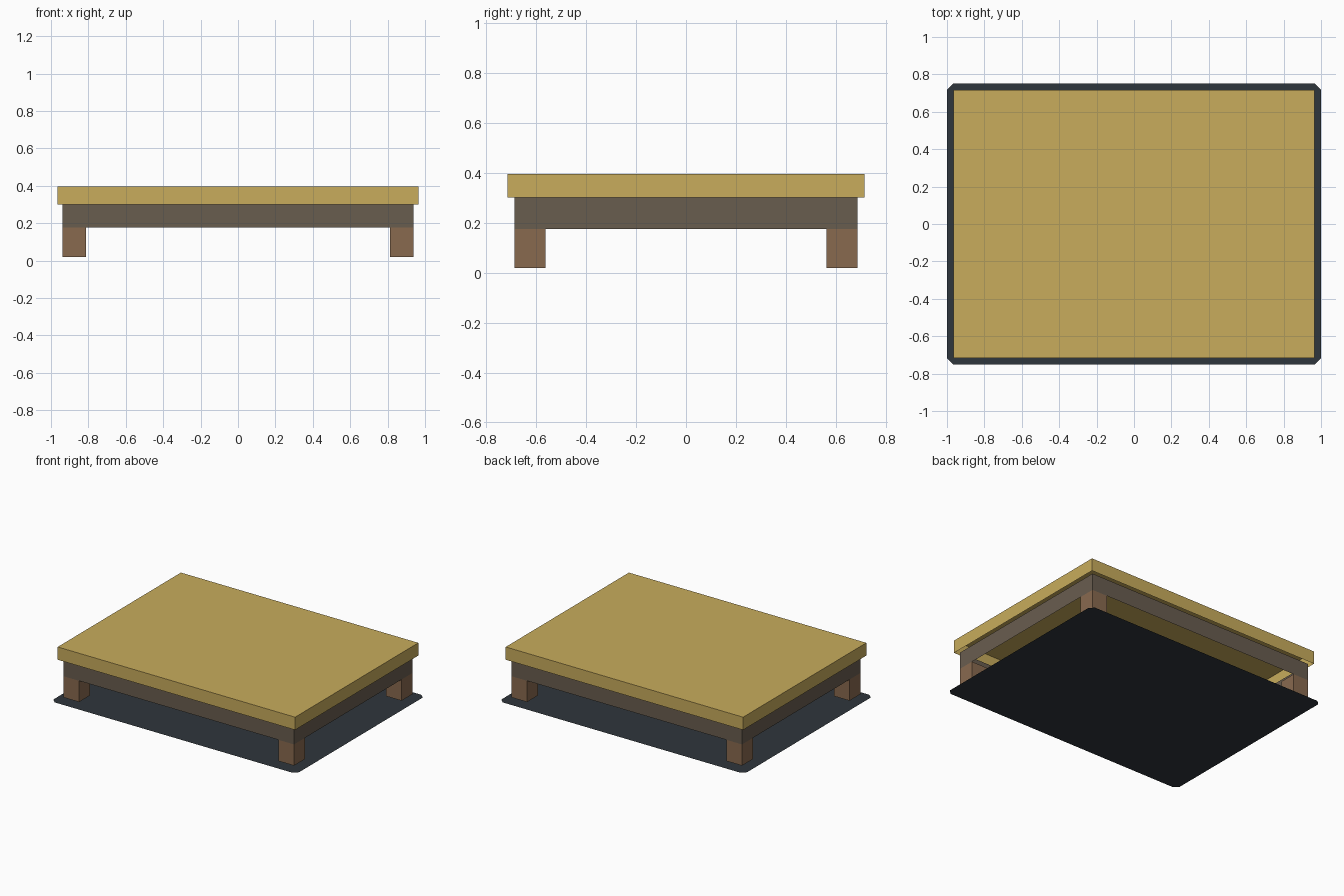
import bpy, bmesh

if "Cube" in bpy.data.objects:
    bpy.data.objects.remove(bpy.data.objects["Cube"])


def material(name, rgb):
    m = bpy.data.materials.new(name)
    lin = [((c / 255 + 0.055) / 1.055) ** 2.4 for c in rgb]
    m.diffuse_color = (*lin, 1.0)
    m.use_nodes = True
    m.node_tree.nodes["Principled BSDF"].inputs["Base Color"].default_value = m.diffuse_color
    return m


GOLD = material("straw_gold", (200, 172, 92))
GREY = material("grey_brown", (105, 93, 79))
WOOD = material("warm_wood", (137, 106, 79))
DARK = material("dark_slate", (47, 54, 60))


def add_object(name, bm, mat):
    me = bpy.data.meshes.new(name)
    bm.to_mesh(me)
    bm.free()
    me.materials.append(mat)
    ob = bpy.data.objects.new(name, me)
    bpy.context.collection.objects.link(ob)
    return ob


def box(name, x, y, z, mat, drop=()):
    """Box from (min, max) ranges; drop lists the open ends by normal z."""
    bm = bmesh.new()
    bmesh.ops.create_cube(bm, size=1)
    for v in bm.verts:
        v.co = [r[0] if c < 0 else r[1] for c, r in zip(v.co, (x, y, z))]
    bm.normal_update()
    gone = [f for f in bm.faces if round(f.normal.z) in drop]
    bmesh.ops.delete(bm, geom=gone, context='FACES_ONLY')
    return add_object(name, bm, mat)


BASE, LEG_TOP, APRON_TOP, TOP = 0.02, 0.176, 0.301, 0.395
AX, AY, LEG = 0.9375, 0.6875, 0.125

# Top slab: thin shell, open underneath
box("top_slab", (-0.966, 0.966), (-0.716, 0.716), (APRON_TOP, TOP), GOLD, drop=(-1,))

# Apron: thin wall ring, open above and below
box("apron", (-AX, AX), (-AY, AY), (LEG_TOP, APRON_TOP), GREY, drop=(-1, 1))

# Four corner legs
for sx, side in ((-1, "left"), (1, "right")):
    for sy, end in ((-1, "front"), (1, "back")):
        box(f"{end}_{side}_leg",
            sorted((sx * AX, sx * (AX - LEG))),
            sorted((sy * AY, sy * (AY - LEG))),
            (BASE, LEG_TOP), WOOD)

# Flat base sheet with clipped corners
bm = bmesh.new()
W, D, C = 1.0, 0.75, 0.032
outline = [(W, C - D), (W, D - C), (W - C, D), (C - W, D),
           (-W, D - C), (-W, C - D), (C - W, -D), (W - C, -D)]
bm.faces.new([bm.verts.new((px, py, 0)) for px, py in outline])
add_object("base_sheet", bm, DARK)
